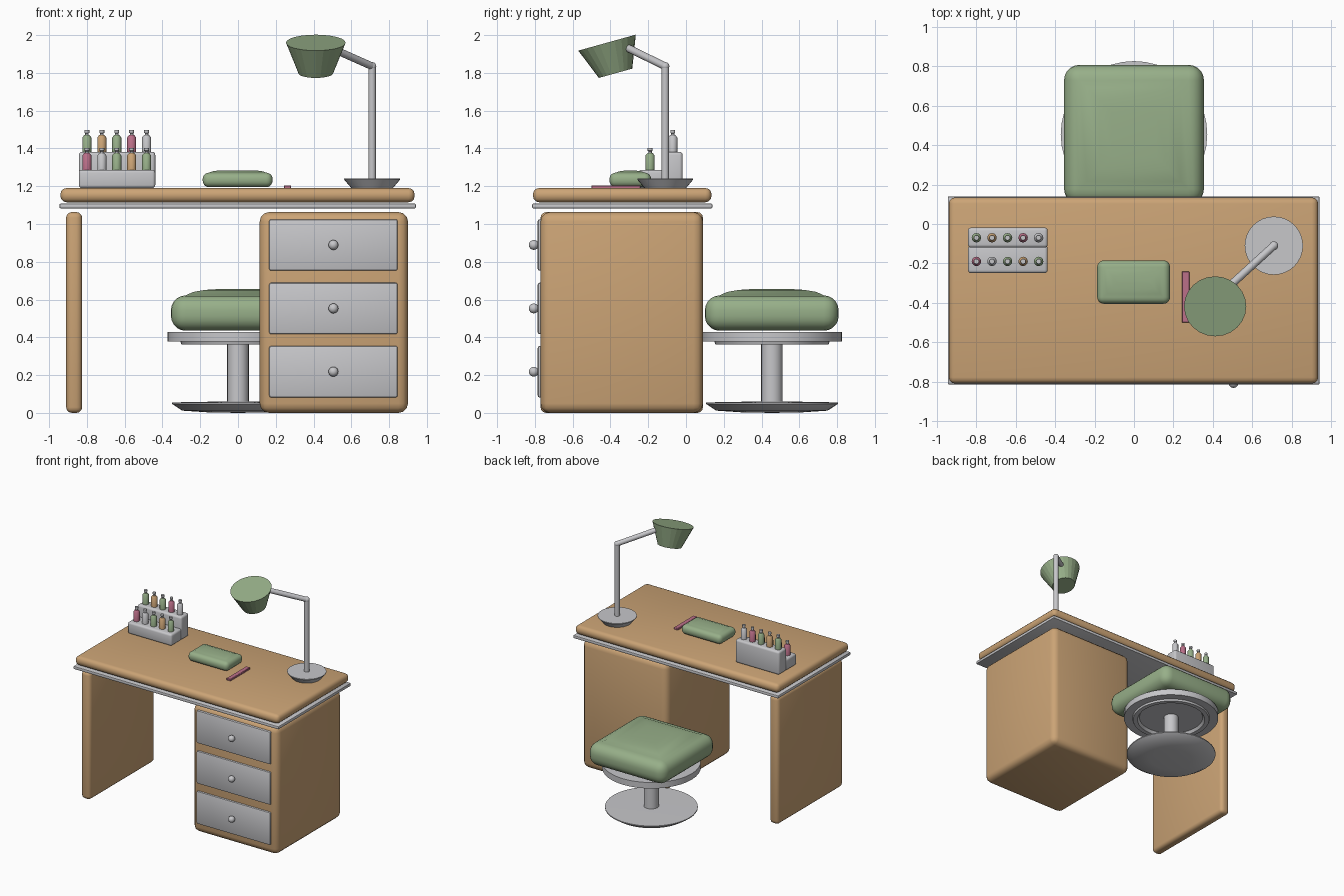
import bpy, bmesh, math
from mathutils import Vector

default = bpy.data.objects.get("Cube")
if default:
    bpy.data.objects.remove(default, do_unlink=True)


def material(name, rgb):
    mat = bpy.data.materials.new(name)
    mat.use_nodes = True
    mat.diffuse_color = (*rgb, 1)
    mat.node_tree.nodes["Principled BSDF"].inputs["Base Color"].default_value = (*rgb, 1)
    return mat


WOOD = material("warm wood", (0.60, 0.37, 0.18))
SILVER = material("silver", (0.57, 0.57, 0.59))
GREEN = material("sage green", (0.31, 0.43, 0.25))
PINK = material("rose pink", (0.50, 0.16, 0.25))


def finish(name, bm, mat, angle=40):
    bmesh.ops.recalc_face_normals(bm, faces=bm.faces)
    mesh = bpy.data.meshes.new(name)
    bm.to_mesh(mesh)
    bm.free()
    mesh.materials.append(mat)
    obj = bpy.data.objects.new(name, mesh)
    bpy.context.collection.objects.link(obj)
    if angle:
        bpy.ops.object.select_all(action="DESELECT")
        obj.select_set(True)
        bpy.context.view_layer.objects.active = obj
        bpy.ops.object.shade_smooth_by_angle(angle=math.radians(angle))
    return obj


def rounded_box(low, high, radius, segments=3):
    low, high = Vector(low), Vector(high)
    bm = bmesh.new()
    bmesh.ops.create_cube(bm, size=1)
    for v in bm.verts:
        v.co = (low + high) / 2 + v.co * (high - low)
    if radius:
        bmesh.ops.bevel(bm, geom=bm.edges[:], offset=radius, segments=segments,
                        profile=0.5, affect="EDGES")
    return bm


def box(name, low, high, mat, radius=0.0, segments=3):
    return finish(name, rounded_box(low, high, radius, segments), mat)


def cushion(name, low, high, radius, dome):
    # Rounded pad whose top face rises in shallow inset steps
    bm = rounded_box(low, high, radius, 5)
    bm.normal_update()
    top = max(bm.faces, key=lambda f: f.calc_center_median().z + f.calc_area())
    for share, rise in ((0.5, 0.55), (0.8, 0.33), (0.8, 0.12)):
        bmesh.ops.inset_region(bm, faces=[top], thickness=radius * share,
                               depth=0, use_even_offset=True)
        for v in top.verts:
            v.co.z += dome * rise
    return finish(name, bm, GREEN, 50)


def lathe(name, profile, place, mat, sides=32):
    bm = bmesh.new()
    verts = [bm.verts.new((r, 0, z)) for r, z in profile]
    edges = [bm.edges.new(pair) for pair in zip(verts, verts[1:])]
    bmesh.ops.spin(bm, geom=verts + edges, cent=(0, 0, 0), axis=(0, 0, 1),
                   angle=math.tau, steps=sides)
    bmesh.ops.remove_doubles(bm, verts=bm.verts, dist=0.0001)
    obj = finish(name, bm, mat)
    obj.location = place
    return obj


def rod(name, start, end, r_start, r_end, mat, sides=20, angle=40):
    start, end = Vector(start), Vector(end)
    axis = end - start
    bm = bmesh.new()
    bmesh.ops.create_cone(bm, cap_ends=True, segments=sides, radius1=r_start,
                          radius2=r_end, depth=axis.length)
    obj = finish(name, bm, mat, angle)
    obj.rotation_euler = axis.to_track_quat("Z", "Y").to_euler()
    obj.location = (start + end) / 2
    return obj


def ball(name, place, radius):
    bm = bmesh.new()
    bmesh.ops.create_uvsphere(bm, u_segments=20, v_segments=12, radius=radius)
    finish(name, bm, SILVER).location = place


# Desk
box("desk_top", (-0.94, -0.81, 1.115), (0.935, 0.135, 1.19), WOOD, 0.032)
box("desk_trim", (-0.945, -0.815, 1.083), (0.942, 0.14, 1.108), SILVER, 0.006, 2)
box("side_panel", (-0.91, -0.77, 0), (-0.825, 0.09, 1.063), WOOD, 0.03)
box("drawer_cabinet", (0.115, -0.77, 0), (0.9, 0.09, 1.063), WOOD, 0.05)
for number, z in enumerate((0.218, 0.553, 0.889), 1):
    box(f"drawer_{number}", (0.165, -0.785, z - 0.136), (0.845, -0.73, z + 0.136),
        SILVER, 0.01, 2)
    ball(f"drawer_knob_{number}", (0.505, -0.806, z), 0.026)

# Stool
stool = (0, 0.455, 0)
lathe("stool_base", [(0, 0), (0.16, 0.003), (0.295, 0.012), (0.35, 0.048),
                     (0.35, 0.056), (0.32, 0.056), (0, 0.062)], stool, SILVER, 40)
rod("stool_column", (0, 0.455, 0.05), (0, 0.455, 0.4), 0.057, 0.057, SILVER, 24)
lathe("stool_plate", [(0, 0.385), (0.25, 0.385), (0.265, 0.363), (0.3, 0.363),
                      (0.305, 0.378), (0.372, 0.378), (0.372, 0.428), (0, 0.428)],
      stool, SILVER, 40)
cushion("stool_cushion", (-0.355, 0.1, 0.435), (0.355, 0.808, 0.622), 0.078, 0.033)

# Lamp
foot = Vector((0.71, -0.11, 1.19))
elbow = Vector((0.71, -0.11, 1.835))
lathe("lamp_base", [(0, 0), (0.11, 0), (0.148, 0.045), (0.148, 0.05), (0, 0.05)],
      foot, SILVER)
rod("lamp_post", foot, elbow, 0.02, 0.02, SILVER)
ball("lamp_elbow", elbow, 0.022)
rod("lamp_arm", elbow, (0.485, -0.315, 1.935), 0.02, 0.02, SILVER)
rod("lamp_shade", (0.412, -0.373, 1.798), (0.412, -0.418, 1.96), 0.092, 0.158,
    GREEN, 24, 0)

# Bottle rack with two steps
box("rack_front_step", (-0.843, -0.25, 1.19), (-0.438, -0.11, 1.287), SILVER, 0.016)
box("rack_back_step", (-0.843, -0.12, 1.19), (-0.438, -0.018, 1.382), SILVER, 0.016)
rows = (("front", -0.19, 1.285, (PINK, SILVER, GREEN, WOOD, GREEN)),
        ("back", -0.07, 1.38, (GREEN, WOOD, GREEN, PINK, SILVER)))
for row, y, z, colours in rows:
    for i, colour in enumerate(colours):
        place = (-0.8 + i * 0.079, y, z)
        lathe(f"{row}_bottle_{i + 1}", [(0, 0), (0.024, 0), (0.024, 0.078),
                                        (0.013, 0.092), (0, 0.092)], place, colour, 12)
        lathe(f"{row}_bottle_cap_{i + 1}", [(0, 0.09), (0.009, 0.09), (0.009, 0.1),
                                            (0.013, 0.103), (0.013, 0.118),
                                            (0, 0.118)], place, SILVER, 12)

# Hand rest and file on the desk
cushion("hand_rest", (-0.187, -0.405, 1.195), (0.183, -0.185, 1.272), 0.034, 0.012)
box("nail_file", (0.243, -0.5, 1.188), (0.281, -0.24, 1.205), PINK, 0.003, 1)
